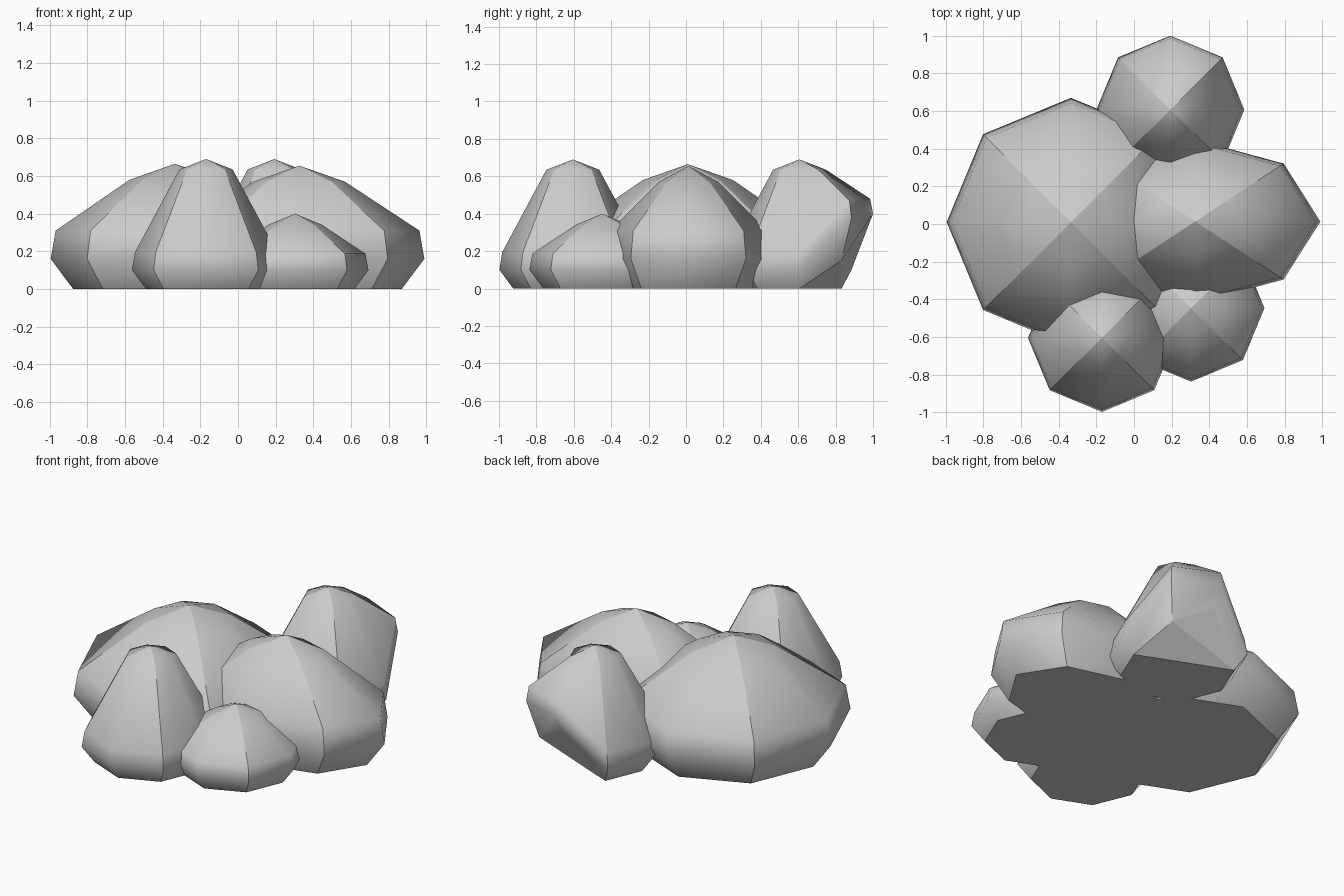
import bpy, bmesh, math

if "Cube" in bpy.data.objects:
    bpy.data.objects.remove(bpy.data.objects["Cube"])


def rock(name, centre, radii, heights, rings, lifted=None):
    """Eight-sided rock: four rings (base, belly, shoulder, crown) and a peak.
    lifted maps a column number to (base z, belly z, shoulder z)."""
    lifted = lifted or {}
    bm = bmesh.new()
    grid = []
    for r, scale in enumerate(rings):
        row = []
        for k in range(8):
            a = math.radians(45 * k)
            z = heights[r]
            if k in lifted and r < 3:
                z = lifted[k][r]
            row.append(bm.verts.new((centre[0] + radii[0] * scale * math.cos(a),
                                     centre[1] + radii[1] * scale * math.sin(a), z)))
        grid.append(row)
    peak = bm.verts.new((centre[0], centre[1], heights[4]))
    # sides and cap
    for k in range(8):
        n = (k + 1) % 8
        for lo, hi in zip(grid, grid[1:]):
            bm.faces.new((lo[k], lo[n], hi[n], hi[k]))
        bm.faces.new((grid[3][k], grid[3][n], peak))
    # underside, with the overhang faceted where the base is lifted
    base = grid[0]
    under = [bm.faces.new([base[k] for k in range(7, -1, -1) if k not in lifted])]
    if lifted:
        under.append(bm.faces.new((base[0], base[3], base[1])))
        under.append(bm.faces.new((base[1], base[3], base[2])))
    bm.normal_update()
    bmesh.ops.recalc_face_normals(bm, faces=bm.faces[:])
    for f in bm.faces:
        f.smooth = f not in under
    # hard creases down the diagonal columns and around the base
    for k in range(8):
        bm.edges.get((base[k], base[(k + 1) % 8])) and None
        if k % 2:
            column = [row[k] for row in grid] + [peak]
            for a, b in zip(column, column[1:]):
                bm.edges.get((a, b)).smooth = False
    for f in under:
        for e in f.edges:
            e.smooth = False
    me = bpy.data.meshes.new(name)
    bm.to_mesh(me)
    bm.free()
    ob = bpy.data.objects.new(name, me)
    bpy.context.collection.objects.link(ob)
    return ob


big = (0.82, 1.0, 0.96, 0.365)
small = (0.81, 1.0, 0.96, 0.36)

# two broad rocks
rock("large_left_rock", (-0.335, 0.01), (0.66, 0.66), (0, 0.16, 0.31, 0.58, 0.665), big)
rock("long_right_rock", (0.325, 0.013), (0.665, 0.435), (0, 0.16, 0.31, 0.57, 0.655), big)
# three smaller rocks; the back one has an undercut corner
rock("front_tall_rock", (-0.17, -0.605), (0.393, 0.393), (0, 0.10, 0.195, 0.635, 0.69), small)
rock("front_low_rock", (0.303, -0.447), (0.39, 0.39), (0, 0.10, 0.187, 0.342, 0.40), small)
rock("back_tall_rock", (0.193, 0.607), (0.393, 0.393), (0, 0.10, 0.195, 0.635, 0.69), small,
     {1: (0.15, 0.38, 0.47), 2: (0.28, 0.40, 0.48)})
